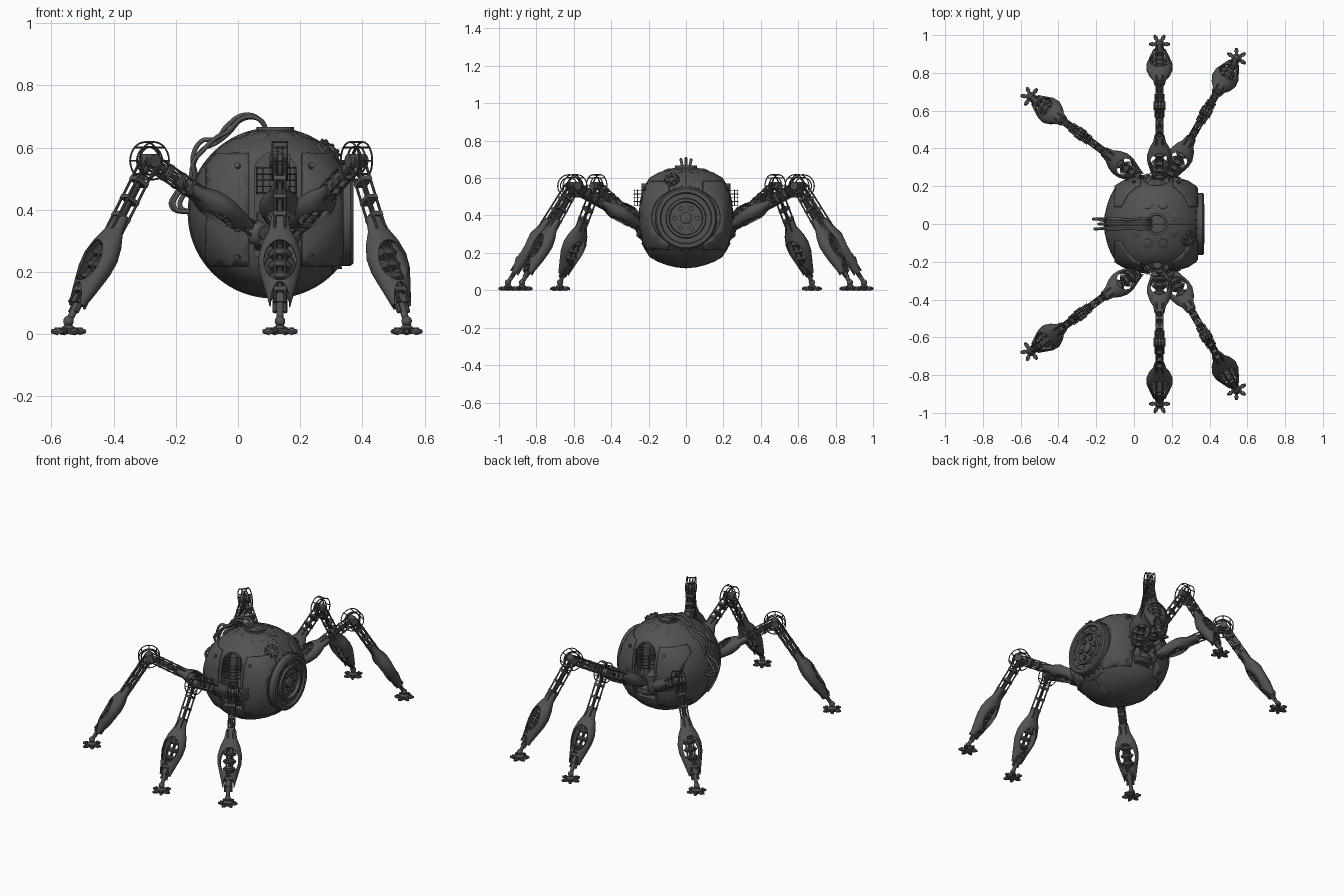
import bpy, bmesh, math
from mathutils import Matrix, Vector as V

if "Cube" in bpy.data.objects:
    bpy.data.objects.remove(bpy.data.objects["Cube"])

C = V((0.113, 0, 0.39))          # body centre
pi = math.pi
DARK = bpy.data.materials.new('dark_metal')
DARK.diffuse_color = (0.085, 0.085, 0.085, 1)
DARK.use_nodes = True
DARK.node_tree.nodes["Principled BSDF"].inputs["Base Color"].default_value = DARK.diffuse_color


def aim(p, q):
    """Frame at p with z towards q; y stays sideways where possible."""
    p, q = V(p), V(q)
    z = (q - p).normalized()
    ref = V((0, 1, 0)) if abs(z.y) < 0.95 else V((1, 0, 0))
    x = ref.cross(z).normalized()
    m = Matrix((x, z.cross(x), z)).transposed().to_4x4()
    m.translation = p
    return m


def lathe(bm, prof, m=Matrix(), seg=32, closed=False, sx=1):
    """Revolve (radius, height) points about the frame's z axis."""
    rings = []
    for r, h in prof:
        n = 1 if r < 1e-6 else seg
        rings.append([bm.verts.new(m @ V((sx * r * math.cos(2*pi*i/seg), r * math.sin(2*pi*i/seg), h)))
                      for i in range(n)])
    pairs = list(zip(rings, rings[1:])) + ([(rings[-1], rings[0])] if closed else [])
    for a, b in pairs:
        for i in range(seg):
            j = (i + 1) % seg
            f = [a[i % len(a)], a[j % len(a)], b[j % len(b)], b[i % len(b)]]
            f = list(dict.fromkeys(f))
            if len(f) > 2:
                bm.faces.new(f)


def cyl(bm, p, q, r, seg=10, r2=None):
    h = (V(q) - V(p)).length
    lathe(bm, [(0, 0), (r, 0), (r if r2 is None else r2, h), (0, h)], aim(p, q), seg)


def ring(bm, m, R, r, seg=32, n=6):
    lathe(bm, [(R + r*math.cos(2*pi*k/n), r*math.sin(2*pi*k/n)) for k in range(n)], m, seg, True)


def ball(bm, p, r, seg=16):
    bmesh.ops.create_uvsphere(bm, u_segments=seg, v_segments=seg//2, radius=r, matrix=Matrix.Translation(p))


def box(bm, m, c, s):
    bmesh.ops.create_cube(bm, size=1, matrix=m @ Matrix.Translation(c) @ Matrix.Diagonal((*s, 1)))


def slice_off(bm, co, no):
    bmesh.ops.bisect_plane(bm, geom=bm.verts[:] + bm.edges[:] + bm.faces[:], plane_co=co, plane_no=no, clear_outer=True)


def finish(bm, name, smooth=True):
    bmesh.ops.recalc_face_normals(bm, faces=bm.faces[:])
    me = bpy.data.meshes.new(name)
    bm.to_mesh(me)
    bm.free()
    me.materials.append(DARK)
    ob = bpy.data.objects.new(name, me)
    bpy.context.collection.objects.link(ob)
    bpy.ops.object.select_all(action='DESELECT')
    bpy.context.view_layer.objects.active = ob
    ob.select_set(True)
    if smooth:
        bpy.ops.object.shade_smooth_by_angle(angle=math.radians(32))
    return ob


def cut(ob, cutter):
    bpy.context.view_layer.objects.active = ob
    md = ob.modifiers.new('cut', 'BOOLEAN')
    md.operation, md.object, md.solver = 'DIFFERENCE', cutter, 'EXACT'
    bpy.ops.object.modifier_apply(modifier=md.name)
    bpy.data.objects.remove(cutter)


# ---- body shell: revolved about the sideways axis, with leg slots and a flat end for the face
half = [(0.05, .268), (.1, .256), (.15, .238), (.195, .212), (.222, .17), (.24, .11), (.247, .05)]
prof = [(0, -.249)] + [(r, -y) for y, r in half[::-1]] + [(.272, 0)] + [(r, y) for y, r in half] + [(0, .249)]
side = aim(C, C + V((0, 1, 0)))
bm = bmesh.new(); lathe(bm, prof, side, 72)
body = finish(bm, 'body_shell')
for c, s in (((.12, 0, .385), (.135, .8, .27)), ((.53, 0, .4), (.4, .8, .8))):
    bm = bmesh.new(); box(bm, Matrix(), c, s)
    cut(body, finish(bm, 'slot_cutter', False))
bm = bmesh.new(); cyl(bm, (.12, -.4, .52), (.12, .4, .52), .0672, 32)
cut(body, finish(bm, 'slot_arch_cutter', False))
bm = bmesh.new(); box(bm, Matrix(), (.12, 0, .42), (.18, .3, .34)); finish(bm, 'inner_core', False)


def surf(y, a):
    """Point on the shell at sideways y and angle a from the top."""
    pts = [(0, .272)] + half
    for (y0, r0), (y1, r1) in zip(pts, pts[1:]):
        if abs(y) <= y1:
            r = r0 + (r1 - r0) * (abs(y) - y0) / (y1 - y0)
            break
    return C + V((r * math.sin(a), y, r * math.cos(a)))


# ---- raised side plates with bolts
for tag, x0, x1 in (('rear', -.1, .035), ('front', .205, .335)):
    for s in (-1, 1):
        bm = bmesh.new(); lathe(bm, [(r * 1.012, h * 1.012) for r, h in prof], side, 72)
        for co, no in (((x0, 0, 0), (-1, 0, 0)), ((x1, 0, 0), (1, 0, 0)), ((0, 0, .22), (0, 0, -1)),
                       ((0, 0, .58), (0, 0, 1)), ((0, s * .09, 0), (0, -s, 0))):
            slice_off(bm, co, no)
        ob = finish(bm, tag + '_side_plate')
        md = ob.modifiers.new('thick', 'SOLIDIFY'); md.thickness = .01; md.offset = 0
bm = bmesh.new()
for s in (-1, 1):
    for x in (.0, .235):
        for z in (.25, .4, .54):
            d = V((x - C.x, 0, z - C.z))
            y = .247 - 1.6 * max(0, d.length - .06) ** 2
            p = V((x, s * y, z)); n = V((d.x, s * .3, d.z)).normalized()
            cyl(bm, p - n * .01, p + n * .01, .009, 10)
finish(bm, 'plate_bolts')

# ---- centre seam, top cap, hatch discs and side port
bm = bmesh.new(); ring(bm, side, .27, .005, 72); slice_off(bm, (.335, 0, 0), (1, 0, 0)); finish(bm, 'centre_seam')
bm = bmesh.new()
lathe(bm, [(0, .6), (.075, .6), (.072, .642), (.06, .65), (.06, .666), (.048, .666), (.045, .658), (0, .658)],
      Matrix.Translation((.12, 0, 0)))
finish(bm, 'top_cap')
bm = bmesh.new()
for k in range(8):
    a = pi/8 + k * pi/4
    p = surf(.115 * math.sin(a), .42 * math.cos(a))
    n = (p - C).normalized()
    lathe(bm, [(0, -.01), (.027, -.01), (.027, .0), (.02, .003), (0, .003)], aim(p, p + n), 20)
finish(bm, 'hatch_discs')
bm = bmesh.new()
p = surf(-.075, .72); n = (p - C).normalized(); m = aim(p, p + n)
lathe(bm, [(0, -.02), (.042, -.02), (.042, .008), (.03, .012), (.03, .02), (.018, .02), (.018, .01), (0, .01)], m, 24)
for k in range(8):
    q = m @ V((.034*math.cos(k*pi/4), .034*math.sin(k*pi/4), 0))
    cyl(bm, q, q + n * .022, .006, 8)
finish(bm, 'side_port')

# ---- round face on the +x end
m = aim((0, 0, .385), (1, 0, .385))
bm = bmesh.new()
lathe(bm, [(0, .2), (.19, .2), (.19, .305), (.178, .318), (.165, .332), (.165, .362), (.157, .371), (.138, .371),
           (.133, .36), (.108, .36), (.104, .372), (.09, .372), (.086, .352), (0, .352)], m, 56)
finish(bm, 'face_drum')
bm = bmesh.new()
lathe(bm, [(0, .35), (.032, .35), (.032, .366), (.022, .372), (0, .372)], m, 24)
for rad, cnt, r, h0, h1 in ((.06, 6, .014, .35, .366), (.12, 12, .005, .355, .366), (.172, 24, .004, .31, .335)):
    for k in range(cnt):
        a = 2*pi*(k + .5)/cnt
        o = V((rad*math.cos(a), rad*math.sin(a), 0))
        cyl(bm, m @ (o + V((0, 0, h0))), m @ (o + V((0, 0, h1))), r, 10)
finish(bm, 'face_bolts')

# ---- slot cages and hip mounts
for s, tag in ((-1, 'right'), (1, 'left')):
    bm = bmesh.new()
    c = V((.123, s * .215, 0))
    for z in (.455, .475, .495, .515, .535):
        ring(bm, Matrix.Translation(c + V((0, 0, z))), .064, .0025, 28)
    for k in range(8):
        o = c + V((.062*math.cos(k*pi/4), .062*math.sin(k*pi/4), 0))
        cyl(bm, o + V((0, 0, .45)), o + V((0, 0, .54)), .0025, 6)
    cyl(bm, c + V((0, 0, .36)), c + V((0, 0, .57)), .022, 16)
    finish(bm, tag + '_slot_cage')
    bm = bmesh.new()
    lathe(bm, [(0, .27), (.06, .27), (.085, .29), (.085, .32), (.06, .34), (.06, .39), (.035, .42), (0, .42)],
          Matrix.Translation((.12, s * .18, 0)), 32)
    finish(bm, tag + '_hip_mount')

# ---- wavy cables from the top cap down the back
for i, (y, d, w) in enumerate(((-.026, 0, 1), (.0, .02, -1), (.026, -.008, .3))):
    cu = bpy.data.curves.new('back_cable', 'CURVE')
    cu.dimensions = '3D'; cu.bevel_depth = .0075; cu.bevel_resolution = 2
    cu.materials.append(DARK)
    pts = [(.095, y*.6, .65), (.07, y, .69), (.02, y, .697 + d*.4), (-.035, y*.8, .65 + d), (-.07, y, .62 + d + .012*w),
           (-.115, y, .60 + d*.5 - .012*w), (-.145, y, .55 + d), (-.15 + d + .008*w, y*.7, .5), (-.19 + d, y, .455),
           (-.205 + d, y, .41), (-.145, y, .392)]
    sp = cu.splines.new('BEZIER'); sp.bezier_points.add(len(pts) - 1)
    for b, co in zip(sp.bezier_points, pts):
        b.co = co; b.handle_left_type = b.handle_right_type = 'AUTO'
    bpy.context.collection.objects.link(bpy.data.objects.new('back_cable_%d' % i, cu))

# ---- one leg in its own frame: x outwards, y sideways
H, K, A = V((0, 0, .325)), V((.43, 0, .558)), V((.756, 0, .04))
U, L = aim(H, K), aim(K, A)
parts = []


def armour(name, m):
    """Bulged shell with an oval window and a notched, pronged end."""
    out = [(.028, 0), (.036, .05), (.058, .1), (.07, .15), (.068, .2), (.053, .26), (.04, .31), (.034, .335)]
    bm = bmesh.new(); lathe(bm, out + [(r - .009, h) for r, h in out[::-1]], seg=32, closed=True, sx=.68)
    ob = finish(bm, name)
    for w, a, b in ((.185, .052, .075), (.33, .03, .065)):
        bm = bmesh.new(); cyl(bm, (-.2, 0, 0), (.2, 0, 0), 1, 28)
        bmesh.ops.transform(bm, matrix=Matrix.Translation((0, 0, w)) @ Matrix.Diagonal((1, a, b, 1)), verts=bm.verts[:])
        cut(ob, finish(bm, 'window_cutter', False))
    ob.data.transform(m)
    parts.append(ob)


armour('lower_leg_armour', L @ Matrix.Translation((0, 0, .215)))
armour('upper_leg_armour', U @ Matrix.Translation((0, 0, .31)) @ Matrix.Rotation(pi, 4, 'Y') @ Matrix.Diagonal((.95, .95, .8, 1)))

for name, m, w0, w1, steps in (('upper_leg_frame', U, .02, .485, (.31, .355, .41)),
                               ('lower_leg_frame', L, 0, .55, (.08, .15, .215, .5))):
    bm = bmesh.new()
    for u in (-.021, .021):
        for v in (-.016, .016):
            cyl(bm, m @ V((u, v, w0)), m @ V((u, v, w1)), .0045, 8)
    cyl(bm, m @ V((0, 0, w0)), m @ V((0, 0, w1)), .009, 10)
    for w in steps:
        box(bm, m, (0, 0, w), (.052, .04, .014))
    for w in (.07, .11, .15, .2) if m is U else (.31, .355, .4, .445):
        lathe(bm, [(0, w - .012), (.03, w - .012), (.04, w), (.03, w + .012), (0, w + .012)], m, 20, sx=.8)
    parts.append(finish(bm, name))

bm = bmesh.new()                 # knee cage and hub
for y in (-.024, -.008, .008, .024):
    k = K + V((0, y, 0))
    ring(bm, aim(k, k + V((0, 1, 0))), .06 if abs(y) > .01 else .045, .003, 28)
for k in range(8):
    o = K + V((.06*math.cos(k*pi/4), 0, .06*math.sin(k*pi/4)))
    cyl(bm, o - V((0, .026, 0)), o + V((0, .026, 0)), .003, 6)
cyl(bm, K - V((0, .032, 0)), K + V((0, .032, 0)), .022, 20)
parts.append(finish(bm, 'knee_joint'))

bm = bmesh.new()                 # hip ball and fork
ball(bm, H, .042, 20)
cyl(bm, H - V((0, .045, 0)), H + V((0, .045, 0)), .022, 16)
parts.append(finish(bm, 'hip_joint'))

bm = bmesh.new()                 # ankle pins and star foot
F = V((.756, 0, 0))
for v in (-.016, .016):
    cyl(bm, L @ V((0, v, .46)), L @ V((0, v, .575)), .008, 8)
box(bm, L, (0, 0, .53), (.035, .045, .03))
cyl(bm, L @ V((0, 0, .5)), A, .015, 12, .01)
ball(bm, F + V((0, 0, .042)), .017)
lathe(bm, [(0, 0), (.024, 0), (.026, .018), (.014, .028), (.01, .045), (0, .045)], Matrix.Translation(F), 18)
for k in range(6):
    m = Matrix.Translation(F) @ Matrix.Rotation(pi/2 + k*pi/3, 4, 'Z')
    box(bm, m, (.026, 0, .009), (.03, .018, .017))
    cyl(bm, m @ V((.034, 0, .009)), m @ V((.056, 0, .009)), .0125, 8, .006)
    cyl(bm, m @ V((.036, 0, 0)), m @ V((.036, 0, .021)), .009, 10)
parts.append(finish(bm, 'foot'))

# ---- place six legs
for name, x, y, a in (('rear', .06, .22, 143.2), ('middle', .135, .196, 90), ('front', .168, .22, 60.3)):
    for s, tag in ((-1, 'right'), (1, 'left')):
        for p in parts:
            ob = bpy.data.objects.new('%s_%s_%s' % (name, tag, p.name), p.data)
            ob.matrix_world = Matrix.Translation((x, s * y, 0)) @ Matrix.Rotation(math.radians(s * a), 4, 'Z')
            bpy.context.collection.objects.link(ob)
for p in parts:
    bpy.data.objects.remove(p)
